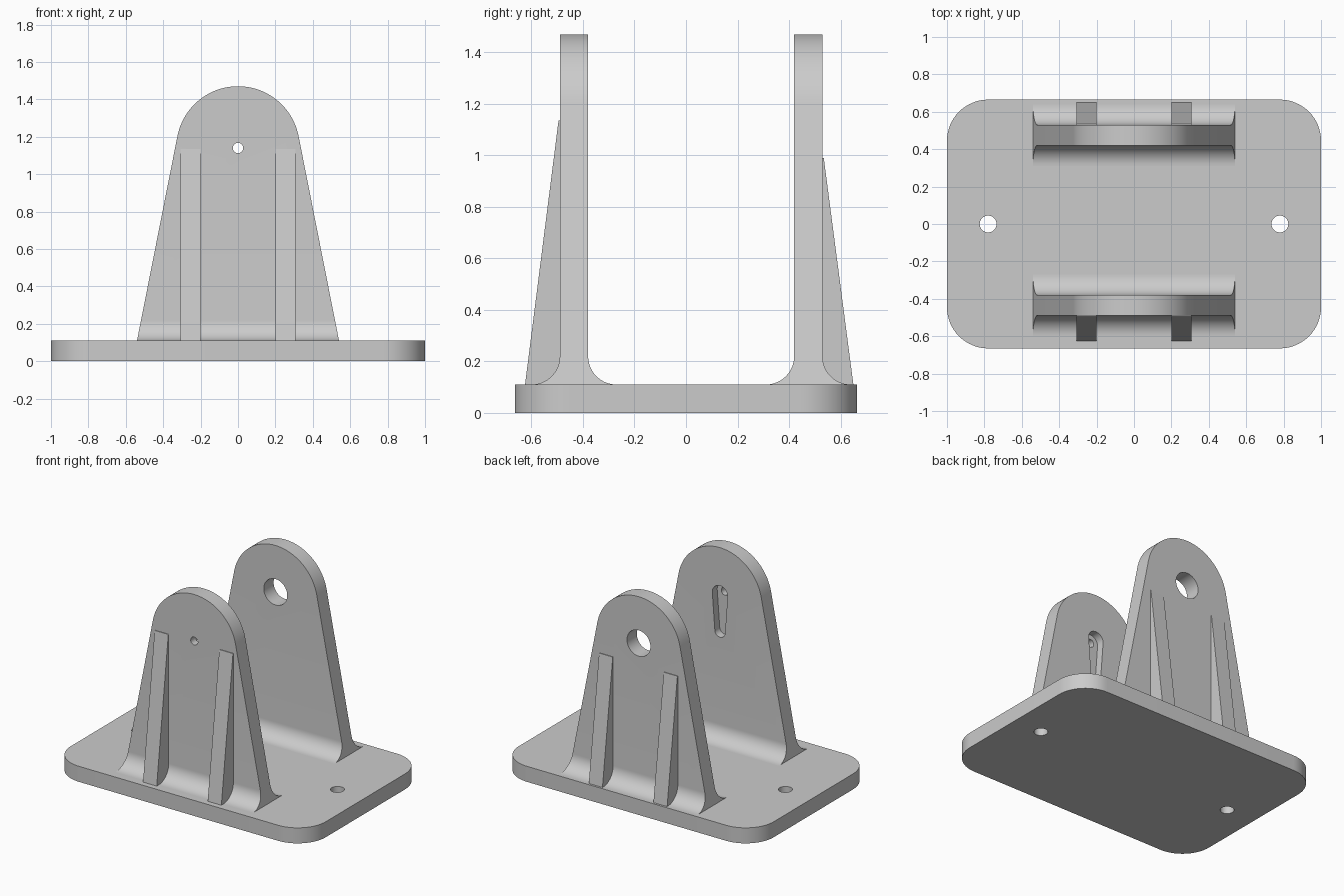
import bpy
import bmesh
from math import sin, cos, radians
from mathutils import Vector

cube = bpy.data.objects.get("Cube")
if cube:
    bpy.data.objects.remove(cube, do_unlink=True)

grey = bpy.data.materials.new("light_grey")
grey.use_nodes = True
grey.diffuse_color = (0.6, 0.6, 0.6, 1)
grey.node_tree.nodes["Principled BSDF"].inputs["Base Color"].default_value = (0.6, 0.6, 0.6, 1)

PLATE_TOP = 0.11
PIN_Z = 1.14
HEAD_R = 0.33


def arc(cx, cy, r, start, end, steps=16):
    """Points on an arc, angles in degrees."""
    angles = [radians(start + (end - start) * i / steps) for i in range(steps + 1)]
    return [(cx + r * cos(a), cy + r * sin(a)) for a in angles]


def prism(name, outline, axis, low, high):
    """Extrude a closed 2D outline along one axis."""
    place = {"x": lambda p, d: Vector((d, p[0], p[1])),
             "y": lambda p, d: Vector((p[0], d, p[1])),
             "z": lambda p, d: Vector((p[0], p[1], d))}[axis]
    bm = bmesh.new()
    face = bm.faces.new([bm.verts.new(place(p, low)) for p in outline])
    result = bmesh.ops.extrude_face_region(bm, geom=[face])
    moved = [v for v in result["geom"] if isinstance(v, bmesh.types.BMVert)]
    bmesh.ops.translate(bm, verts=moved, vec=place((0, 0), high - low))
    bmesh.ops.recalc_face_normals(bm, faces=bm.faces)
    mesh = bpy.data.meshes.new(name)
    bm.to_mesh(mesh)
    bm.free()
    mesh.materials.append(grey)
    obj = bpy.data.objects.new(name, mesh)
    bpy.context.collection.objects.link(obj)
    return obj


def activate(obj):
    bpy.ops.object.select_all(action="DESELECT")
    obj.select_set(True)
    bpy.context.view_layer.objects.active = obj


def combine(obj, tool, operation):
    """Apply a boolean and discard the tool."""
    mod = obj.modifiers.new("cut", "BOOLEAN")
    mod.operation = operation
    mod.solver = "EXACT"
    mod.object = tool
    activate(obj)
    bpy.ops.object.modifier_apply(modifier=mod.name)
    bpy.data.objects.remove(tool, do_unlink=True)


def disc(cx, cy, r):
    return arc(cx, cy, r, 0, 360, 40)[:-1]


def finish(obj):
    activate(obj)
    bpy.ops.object.shade_smooth_by_angle(angle=radians(25))


# Base plate with rounded corners and two bolt holes
w, d, r = 1.0, 0.665, 0.22
corners = [(w - r, d - r, 0), (r - w, d - r, 90), (r - w, r - d, 180), (w - r, r - d, 270)]
outline = [p for cx, cy, a in corners for p in arc(cx, cy, r, a, a + 90)]
plate = prism("base_plate", outline, "z", 0, PLATE_TOP)
for side in (-1, 1):
    combine(plate, prism("bolt_hole", disc(side * 0.78, 0, 0.045), "z", -0.1, 0.3), "DIFFERENCE")
finish(plate)


def upright(name, y0, y1):
    """Tapered wall with a round head and a concave fillet along each foot."""
    f, z = 0.11, PLATE_TOP
    section = [(y0 - f, z - 0.01), (y1 + f, z - 0.01)]
    section += arc(y1 + f, z + f, f, 270, 180)
    section += [(y1, 1.6), (y0, 1.6)]
    section += arc(y0 - f, z + f, f, 0, -90)
    wall = prism(name, section, "x", -0.7, 0.7)
    tilt = 11.2
    face = [(-0.542, z - 0.01), (0.542, z - 0.01)]
    face += arc(0, PIN_Z, HEAD_R, tilt, 180 - tilt, 48)
    combine(wall, prism("silhouette", face, "y", -1, 1), "INTERSECT")
    return wall


def add_ribs(label, wall_y, foot_y, top_z):
    """Pair of tapering ribs on the outer face of a wall."""
    inward = 0.02 if wall_y < 0 else -0.02
    lip = -inward * 0.25
    shape = [(wall_y + inward, PLATE_TOP - 0.01), (foot_y, PLATE_TOP - 0.01), (foot_y, PLATE_TOP),
             (wall_y + lip, top_z), (wall_y + inward, top_z)]
    for side, x0, x1 in (("left", 0.2, 0.307), ("right", -0.307, -0.2)):
        prism(label + "_rib_" + side, shape, "x", x0, x1)


# Front upright: small pin hole and a keyhole recess on the inner face
front = upright("front_upright", -0.49, -0.38)
recess = arc(0, PIN_Z, 0.06, -4, 184, 24) + arc(0, 0.875, 0.04, 184, 356, 24)
combine(front, prism("recess", recess, "y", -0.435, -0.3), "DIFFERENCE")
combine(front, prism("pin_hole", disc(0, PIN_Z, 0.028), "y", -0.7, -0.2), "DIFFERENCE")
finish(front)
add_ribs("front", -0.49, -0.625, 1.135)

# Back upright: large pivot hole
back = upright("back_upright", 0.42, 0.53)
combine(back, prism("pivot_hole", disc(0, PIN_Z, 0.092), "y", 0.2, 0.8), "DIFFERENCE")
finish(back)
add_ribs("back", 0.53, 0.65, 0.99)
